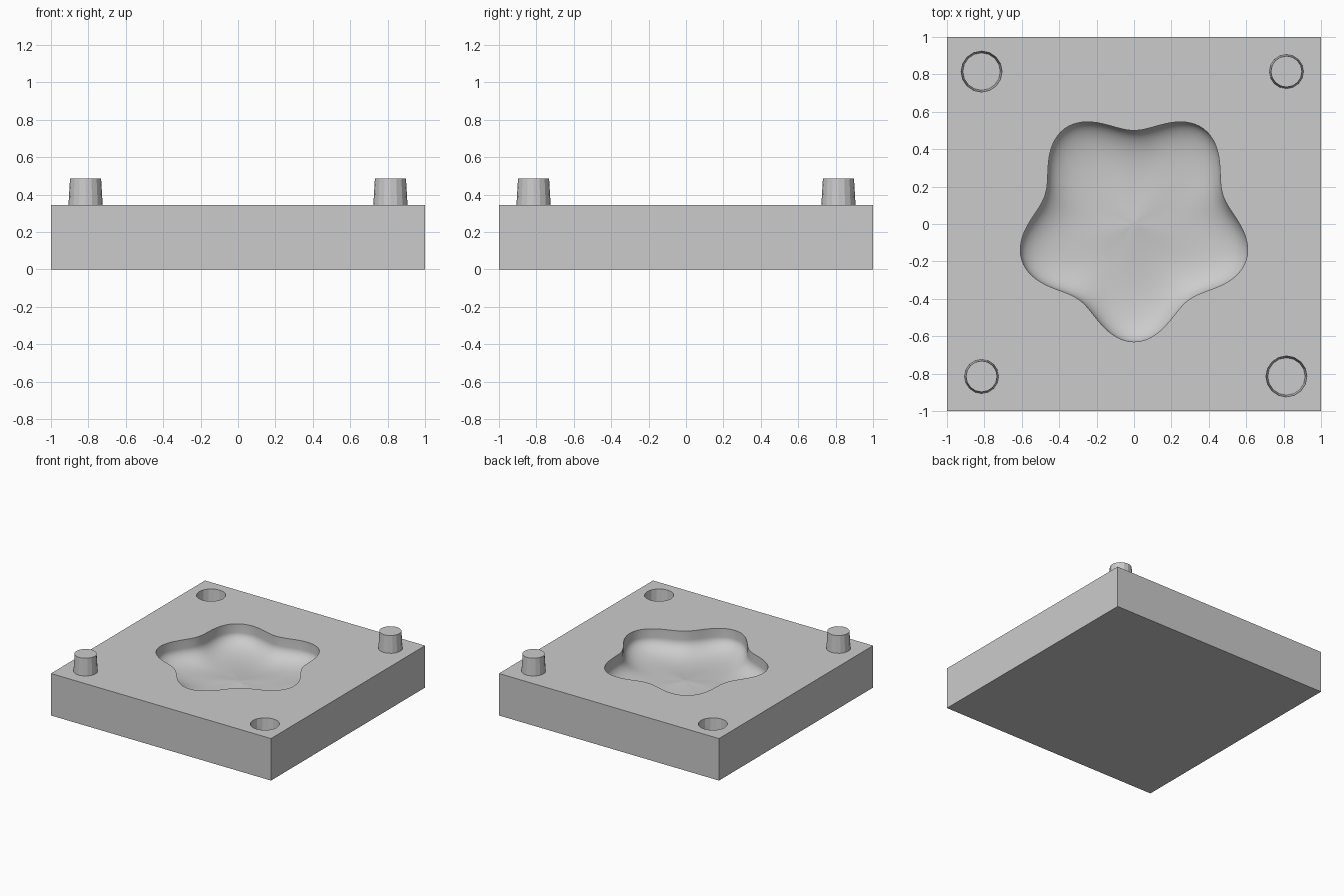
import bpy
import bmesh
from math import sin, cos, pi

old = bpy.data.objects.get("Cube")
if old:
    bpy.data.objects.remove(old, do_unlink=True)

TOP = 0.345      # plate thickness
PIN = 0.815      # pin and socket offset from the centre
SEGMENTS = 160   # divisions round the star outline
ROWS = 24        # divisions from centre to rim

grey = bpy.data.materials.new("plain grey")
grey.use_nodes = True
colour = (0.6, 0.6, 0.6, 1)
grey.diffuse_color = colour
grey.node_tree.nodes["Principled BSDF"].inputs["Base Color"].default_value = colour


def finish(name, bm):
    bmesh.ops.recalc_face_normals(bm, faces=bm.faces)
    mesh = bpy.data.meshes.new(name)
    bm.to_mesh(mesh)
    bm.free()
    mesh.materials.append(grey)
    obj = bpy.data.objects.new(name, mesh)
    bpy.context.collection.objects.link(obj)
    return obj


def tapered_cylinder(name, x, y, low, high, r_low, r_high):
    bm = bmesh.new()
    bmesh.ops.create_cone(bm, cap_ends=True, segments=16, radius1=r_low,
                          radius2=r_high, depth=high - low)
    bmesh.ops.translate(bm, verts=bm.verts, vec=(x, y, (low + high) / 2))
    return finish(name, bm)


def outline(angle):
    return 0.565 + 0.065 * cos(5 * (angle + pi / 2))


def floor_depth(t):
    # steep rim, rounded wall, and a floor rising gently to a central point
    return 0.07 + 0.13 * max(0, 1 - t ** 4) ** 0.5 - 0.025 * (1 - t) ** 2


def star_cutter():
    bm = bmesh.new()
    angles = [2 * pi * i / SEGMENTS for i in range(SEGMENTS)]

    def ring(t, z):
        return [bm.verts.new((t * outline(a) * cos(a), t * outline(a) * sin(a), z))
                for a in angles]

    centre = bm.verts.new((0, 0, TOP - floor_depth(0)))
    steps = [sin(pi / 2 * k / ROWS) for k in range(1, ROWS + 1)]
    rings = [ring(t, TOP - floor_depth(t)) for t in steps]
    rings.append(ring(1, TOP + 0.1))
    for i in range(SEGMENTS):
        j = (i + 1) % SEGMENTS
        bm.faces.new((centre, rings[0][i], rings[0][j]))
        for a, b in zip(rings, rings[1:]):
            bm.faces.new((a[i], b[i], b[j], a[j]))
    bm.faces.new(rings[-1])
    return finish("star_cutter", bm)


# Square plate
bm = bmesh.new()
bmesh.ops.create_cube(bm, size=1)
bmesh.ops.scale(bm, verts=bm.verts, vec=(2, 2, TOP))
bmesh.ops.translate(bm, verts=bm.verts, vec=(0, 0, TOP / 2))
plate = finish("mould_plate", bm)

# Star hollow and two locating sockets cut into the plate
cutters = [star_cutter()]
for side in (-1, 1):
    cutters.append(tapered_cylinder("socket_cutter", side * PIN, -side * PIN,
                                    TOP - 0.15, TOP + 0.01, 0.1, 0.11))
bpy.context.view_layer.objects.active = plate
plate.select_set(True)
for cutter in cutters:
    cutter.hide_render = True
    mod = plate.modifiers.new("cut", 'BOOLEAN')
    mod.operation = 'DIFFERENCE'
    mod.solver = 'EXACT'
    mod.object = cutter
    bpy.ops.object.modifier_apply(modifier=mod.name)
    bpy.data.objects.remove(cutter, do_unlink=True)
bpy.ops.object.shade_smooth_by_angle(angle=pi / 9)

# Locating pins on the other two corners
for side, name in ((-1, "front_right_pin"), (1, "back_left_pin")):
    tapered_cylinder(name, side * PIN, side * PIN, TOP - 0.01, 0.487, 0.092, 0.083)
